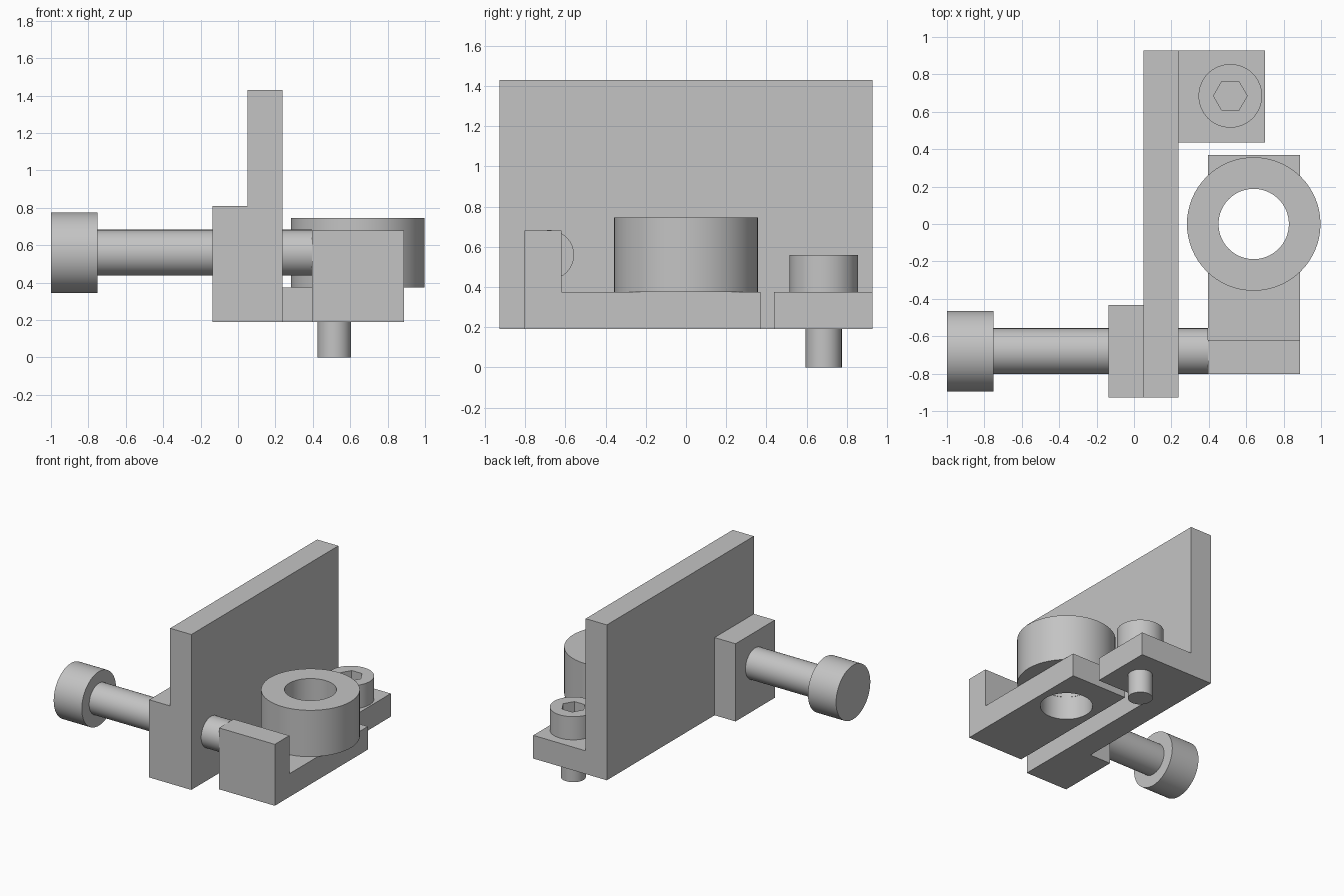
import bpy, bmesh, math
from mathutils import Matrix, Vector

if "Cube" in bpy.data.objects:
    bpy.data.objects.remove(bpy.data.objects["Cube"], do_unlink=True)

GREY = (0.55, 0.55, 0.55, 1)
steel = bpy.data.materials.new("plain_grey")
steel.use_nodes = True
steel.diffuse_color = GREY
steel.node_tree.nodes["Principled BSDF"].inputs["Base Color"].default_value = GREY


def finish(name, bm):
    bmesh.ops.remove_doubles(bm, verts=bm.verts, dist=1e-5)
    bmesh.ops.recalc_face_normals(bm, faces=bm.faces)
    mesh = bpy.data.meshes.new(name)
    bm.to_mesh(mesh)
    bm.free()
    mesh.materials.append(steel)
    ob = bpy.data.objects.new(name, mesh)
    bpy.context.collection.objects.link(ob)
    return ob


def box(name, x, y, z):
    bm = bmesh.new()
    bmesh.ops.create_cube(bm, size=1)
    for v in bm.verts:
        v.co = [(r[0] + r[1]) / 2 + c * (r[1] - r[0]) for r, c in zip((x, y, z), v.co)]
    return finish(name, bm)


def lathe(name, profile, place, closed=False, sides=64):
    """Turn (radius, height) points about z; closed makes a ring, open gets flat caps."""
    bm = bmesh.new()
    rings = [[bm.verts.new((r * math.cos(2 * math.pi * i / sides),
                            r * math.sin(2 * math.pi * i / sides), h))
              for i in range(sides)] for r, h in profile]
    pairs = list(zip(rings, rings[1:]))
    if closed:
        pairs.append((rings[-1], rings[0]))
    else:
        bm.faces.new(rings[0])
        bm.faces.new(rings[-1])
    for a, b in pairs:
        for i in range(sides):
            j = (i + 1) % sides
            bm.faces.new((a[i], a[j], b[j], b[i]))
    bm.transform(place)
    return finish(name, bm)


def combine(ob, tool, operation):
    mod = ob.modifiers.new("join_or_cut", 'BOOLEAN')
    mod.operation, mod.solver, mod.object = operation, 'EXACT', tool
    bpy.context.view_layer.objects.active = ob
    bpy.ops.object.modifier_apply(modifier=mod.name)
    bpy.data.objects.remove(tool, do_unlink=True)


def smooth(ob):
    bpy.ops.object.select_all(action='DESELECT')
    ob.select_set(True)
    bpy.context.view_layer.objects.active = ob
    bpy.ops.object.shade_smooth_by_angle(angle=math.radians(30))


BASE, STEP = 0.19, 0.375   # underside and top of the low flanges

# Upright plate with the bolt pad and the screw flange
bracket = box("upright_bracket", (0.05, 0.237), (-0.927, 0.927), (BASE, 1.43))
combine(bracket, box("bolt_pad", (-0.135, 0.15), (-0.927, -0.432), (BASE, 0.81)), 'UNION')
combine(bracket, box("screw_flange", (0.15, 0.70), (0.437, 0.927), (BASE, STEP)), 'UNION')

# L-shaped slider with a bored base
bore = Matrix.Translation((0.64, 0, 0))
slider = box("slider_block", (0.395, 0.887), (-0.803, 0.37), (BASE, STEP))
combine(slider, box("slider_wall", (0.395, 0.887), (-0.803, -0.62), (BASE, 0.68)), 'UNION')
combine(slider, lathe("bore_cutter", [(0.19, 0), (0.19, 1)], bore), 'DIFFERENCE')
smooth(slider)

# Collar standing on the slider
smooth(lathe("collar", [(0.357, STEP), (0.357, 0.745), (0.188, 0.745), (0.188, STEP)],
             bore, closed=True))

# Horizontal adjusting bolt, running along x through the pad and plate
along_x = Matrix.Translation((0, -0.68, 0.56)) @ Matrix.Rotation(math.pi / 2, 4, 'Y')
smooth(lathe("adjusting_bolt", [(0.216, -1), (0.216, -0.752), (0.123, -0.752), (0.123, 0.396)],
             along_x))

# Vertical cap screw with a hexagonal socket
at_screw = Matrix.Translation((0.515, 0.685, 0))
screw = lathe("cap_screw", [(0.09, 0), (0.09, STEP), (0.17, STEP), (0.17, 0.56)], at_screw)
combine(screw, lathe("hex_cutter", [(0.09, 0.46), (0.09, 0.7)], at_screw, sides=6), 'DIFFERENCE')
smooth(screw)
